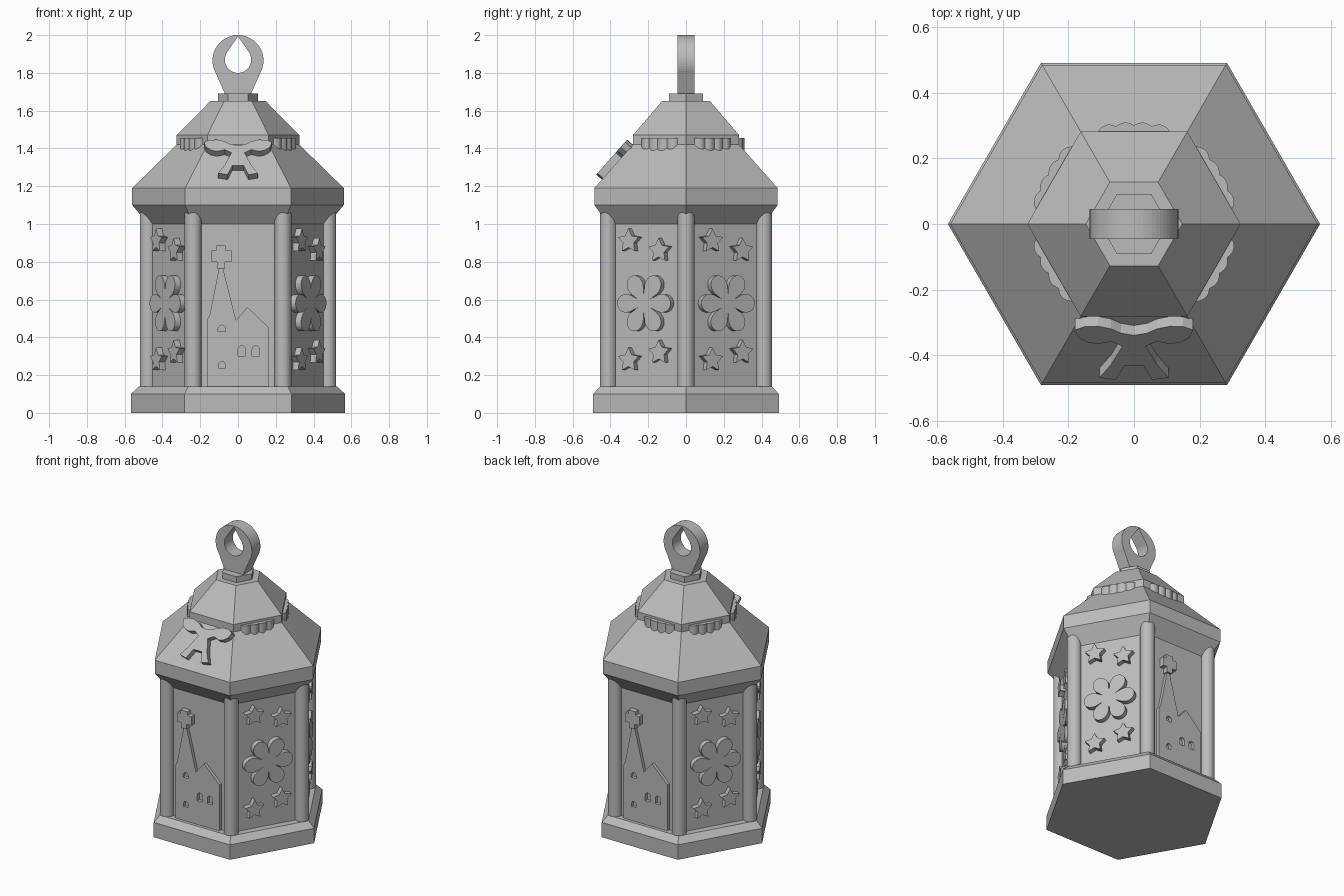
import bpy
import bmesh
from math import sin, cos, pi, radians, sqrt
from mathutils import Matrix, Vector

cube = bpy.data.objects.get("Cube")
if cube:
    bpy.data.objects.remove(cube)

grey = bpy.data.materials.new("plain_grey")
grey.use_nodes = True
grey.diffuse_color = (0.5, 0.5, 0.5, 1)
grey.node_tree.nodes["Principled BSDF"].inputs["Base Color"].default_value = (0.5, 0.5, 0.5, 1)

UP = Vector((0, 0, 1))


def add(name, mesh, matrix=Matrix()):
    mesh.materials.clear()
    mesh.materials.append(grey)
    ob = bpy.data.objects.new(name, mesh)
    ob.matrix_world = matrix
    bpy.context.collection.objects.link(ob)
    return ob


def lathe(name, profile, sides=6, center=(0, 0)):
    """Closed solid of revolution from (radius, height) pairs."""
    bm = bmesh.new()
    rings = [[bm.verts.new((center[0] + r * cos(2 * pi * i / sides),
                            center[1] + r * sin(2 * pi * i / sides), z))
              for i in range(sides)] for r, z in profile]
    for low, high in zip(rings, rings[1:]):
        for i in range(sides):
            j = (i + 1) % sides
            bm.faces.new((low[i], low[j], high[j], high[i]))
    bm.faces.new(rings[0][::-1])
    bm.faces.new(rings[-1])
    mesh = bpy.data.meshes.new(name)
    bm.to_mesh(mesh)
    bm.free()
    return add(name, mesh)


def plate(name, loops, depth, origin, u, v, embed=0.005):
    """Extrude outlines (inner ones become holes) from the plane u, v along u x v."""
    curve = bpy.data.curves.new(name, 'CURVE')
    curve.dimensions = '2D'
    curve.fill_mode = 'BOTH'
    curve.extrude = (depth + embed) / 2
    for loop in loops:
        spline = curve.splines.new('POLY')
        spline.points.add(len(loop) - 1)
        for p, (x, y) in zip(spline.points, loop):
            p.co = (x, y, 0, 1)
        spline.use_cyclic_u = True
    temp = bpy.data.objects.new(name + "_outline", curve)
    bpy.context.collection.objects.link(temp)
    graph = bpy.context.evaluated_depsgraph_get()
    mesh = bpy.data.meshes.new_from_object(temp.evaluated_get(graph))
    bpy.data.objects.remove(temp)
    for poly in mesh.polygons:
        poly.use_smooth = False
    w = u.cross(v)
    matrix = Matrix((u, v, w)).transposed().to_4x4()
    matrix.translation = Vector(origin) + w * (depth - embed) / 2
    return add(name, mesh, matrix)


def arc(cx, cy, r, start, end, n=24):
    angles = [radians(start + (end - start) * i / n) for i in range(n + 1)]
    return [(cx + r * cos(a), cy + r * sin(a)) for a in angles]


def star(cx, cy, r):
    return [(cx + q * cos(a), cy + q * sin(a)) for i in range(10)
            for a in [pi / 2 + i * pi / 5] for q in [r if i % 2 == 0 else r * 0.52]]


def window(cx, z, w, h):
    return [(cx - w, z), (cx + w, z)] + arc(cx, z + h, w, 0, 180, 6)


# Hexagonal body, base and roof tiers
lathe("base", [(0.567, 0), (0.567, 0.1), (0.525, 0.14)])
lathe("lantern_body", [(0.475, 0.13), (0.475, 1.02)])
lathe("lower_roof", [(0.475, 1.0), (0.56, 1.1), (0.56, 1.19), (0.325, 1.42)])
lathe("upper_roof", [(0.325, 1.415), (0.325, 1.47), (0.147, 1.65)])
lathe("roof_cap", [(0.105, 1.64), (0.105, 1.69)])

# Corner columns
for i in range(6):
    a = i * pi / 3
    column = lathe(f"column_{i + 1}", [(0.045, 0.12), (0.045, 1.075)], 20,
                   (0.475 * cos(a), 0.475 * sin(a)))
    for poly in column.data.polygons:
        poly.use_smooth = len(poly.vertices) == 4

# Hanging ring with a teardrop opening
ring_outer = arc(0, 1.865, 0.135, -30, 210, 40) + [(-0.065, 1.68), (0.065, 1.68)]
ring_hole = arc(0, 1.87, 0.07, 35, -215, 32) + [(0, 1.993)]
plate("hanging_ring", [ring_outer, ring_hole], 0.09, (0, 0.045, 0),
      Vector((1, 0, 0)), UP, 0)

# Outlines of the panel decorations
flower = []
for i in range(144):
    a = 2 * pi * i / 144
    r = 0.045 + 0.118 * abs(cos(3 * a)) ** 0.4
    flower.append((r * cos(a), 0.58 + r * sin(a)))
stars = [star(-0.095, 0.91, 0.066), star(0.09, 0.86, 0.066),
         star(-0.095, 0.28, 0.066), star(0.09, 0.32, 0.066)]
house = [(-0.165, 0.13), (-0.165, 0.49), (-0.15, 0.52), (-0.1, 0.77), (-0.08, 0.77),
         (-0.01, 0.49), (0.05, 0.56), (0.165, 0.45), (0.165, 0.13)]
windows = [window(-0.085, 0.43, 0.02, 0.015), window(0.02, 0.3, 0.02, 0.035),
           window(0.095, 0.3, 0.02, 0.035), window(-0.085, 0.235, 0.016, 0.022)]
topper = [(-0.14, 0.8), (-0.11, 0.8), (-0.11, 0.765), (-0.07, 0.765), (-0.07, 0.8),
          (-0.035, 0.8), (-0.035, 0.86), (-0.065, 0.86), (-0.065, 0.885),
          (-0.115, 0.885), (-0.115, 0.86), (-0.14, 0.86)]

# Scalloped garland outline
garland = [(-0.11, -0.02)]
for i in range(41):
    t = i / 40
    garland.append((0.22 * t - 0.11,
                    0.02 * sqrt(max(0, sin(pi * t))) + 0.009 * abs(sin(4 * pi * t))))
garland.append((0.11, -0.02))

# Decorate the six sides: houses front and back, flowers and stars between
for i in range(6):
    a = radians(-90 + 60 * i)
    n = Vector((cos(a), sin(a), 0))
    u = Vector((-sin(a), cos(a), 0))
    wall = n * 0.475 * cos(pi / 6)
    if i % 3 == 0:
        plate(f"house_{i + 1}", [house] + windows, 0.022, wall, u, UP)
        plate(f"spire_topper_{i + 1}", [topper], 0.035, wall, u, UP)
    else:
        plate(f"flower_{i + 1}", [flower], 0.035, wall, u, UP)
        plate(f"stars_{i + 1}", stars, 0.035, wall, u, UP)
    if i:
        plate(f"garland_{i + 1}", [garland], 0.068,
              n * 0.281 + UP * 1.455, u, n, 0)

# Ribbon bow lying on the front roof slope
half = [(0, 0.265), (0.04, 0.275), (0.07, 0.295), (0.11, 0.307), (0.15, 0.305),
        (0.18, 0.29), (0.17, 0.255), (0.14, 0.232), (0.11, 0.225), (0.07, 0.237),
        (0.035, 0.215), (0.07, 0.13), (0.105, 0.07), (0.055, 0.06), (0.03, 0.125)]
bow = half + [(-x, y) for x, y in half[:0:-1]]
apothem = cos(pi / 6)
slope = Vector((0, (0.56 - 0.325) * apothem, 0.23)).normalized()
plate("ribbon_bow", [bow], 0.04, (0, -0.56 * apothem, 1.19),
      Vector((1, 0, 0)), slope)
